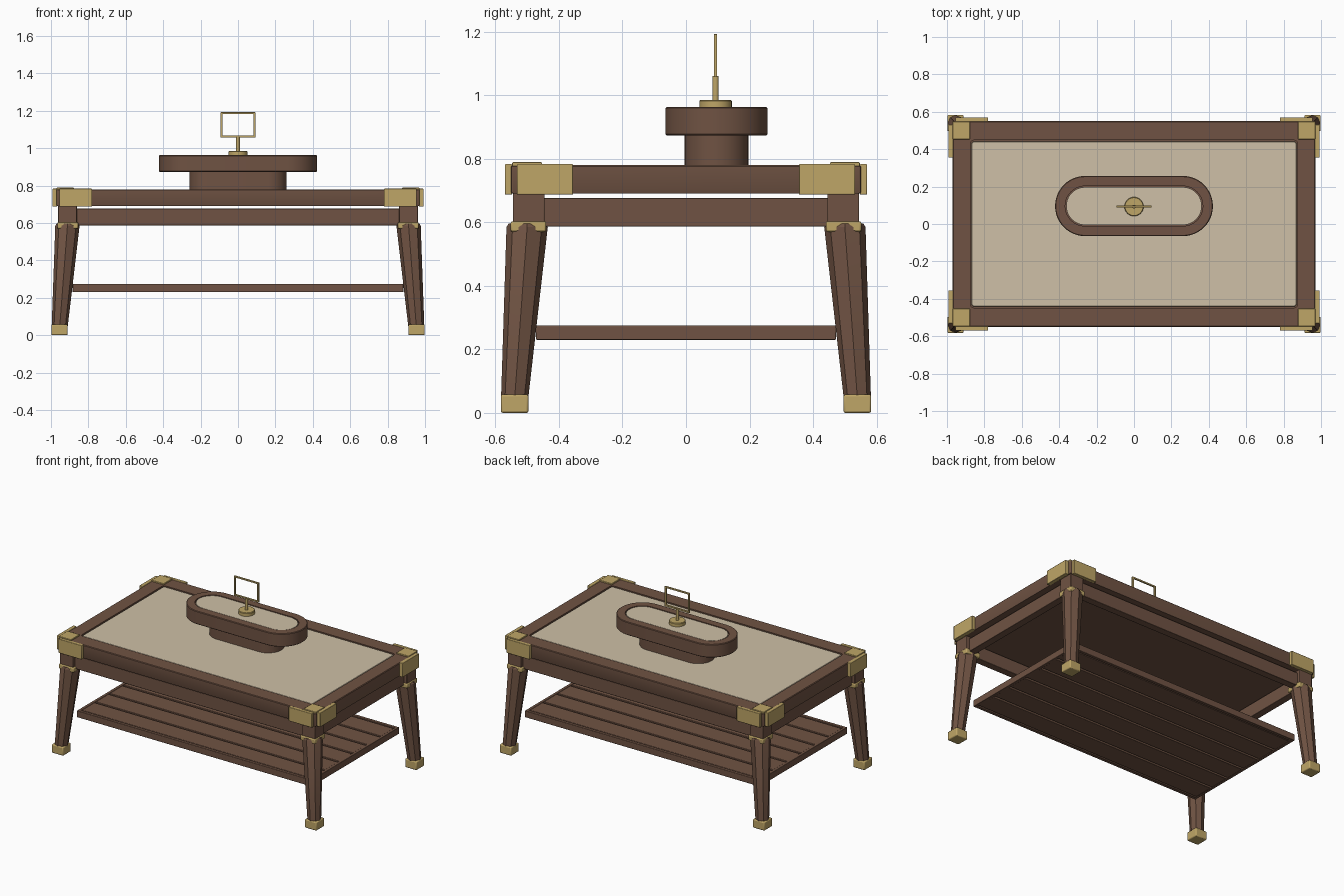
import bpy, bmesh, math

if "Cube" in bpy.data.objects:
    bpy.data.objects.remove(bpy.data.objects["Cube"])


def material(name, rgb):
    m = bpy.data.materials.new(name)
    m.diffuse_color = (*rgb, 1)
    m.use_nodes = True
    m.node_tree.nodes["Principled BSDF"].inputs["Base Color"].default_value = m.diffuse_color
    return m


WOOD = material("brown_wood", (0.160, 0.086, 0.056))
LEATHER = material("beige_leather", (0.62, 0.53, 0.385))
BRASS = material("brass", (0.52, 0.38, 0.135))


def finish(bm, name, mat, bevel=0.0):
    bmesh.ops.recalc_face_normals(bm, faces=bm.faces)
    me = bpy.data.meshes.new(name)
    bm.to_mesh(me)
    bm.free()
    ob = bpy.data.objects.new(name, me)
    me.materials.append(mat)
    bpy.context.collection.objects.link(ob)
    if bevel:
        mod = ob.modifiers.new("soft_edges", 'BEVEL')
        mod.width = bevel
        mod.segments = 2
        mod.limit_method = 'ANGLE'
    bpy.ops.object.select_all(action='DESELECT')
    bpy.context.view_layer.objects.active = ob
    ob.select_set(True)
    bpy.ops.object.shade_smooth_by_angle(angle=math.radians(30))
    return ob


def box(name, x, y, z, mat, bevel=0.003):
    """Box from (min, max) pairs; pairs may come in either order."""
    bm = bmesh.new()
    bmesh.ops.create_cube(bm, size=1)
    for v in bm.verts:
        v.co = [p[0] if c < 0 else p[1] for c, p in zip(v.co, (x, y, z))]
    return finish(bm, name, mat, bevel)


def loft(name, loops, mat, bevel=0.0):
    """Skin a stack of equal-length loops and cap both ends."""
    bm = bmesh.new()
    rows = [[bm.verts.new(p) for p in lp] for lp in loops]
    n = len(rows[0])
    for a, b in zip(rows, rows[1:]):
        for i in range(n):
            j = (i + 1) % n
            bm.faces.new((a[i], a[j], b[j], b[i]))
    bm.faces.new(rows[0])
    bm.faces.new(rows[-1])
    return finish(bm, name, mat, bevel)


def rounded(hx, hy, r, z, cy=0.0, seg=12):
    """Rounded rectangle outline at height z."""
    pts = []
    for k, (sx, sy) in enumerate(((1, 1), (-1, 1), (-1, -1), (1, -1))):
        for i in range(seg + 1):
            a = math.pi / 2 * (k + i / seg)
            pts.append((sx * (hx - r) + r * math.cos(a),
                        cy + sy * (hy - r) + r * math.sin(a), z))
    return pts


def circle(cx, cy, r, z, n):
    return [(cx + r * math.cos(2 * math.pi * i / n),
             cy + r * math.sin(2 * math.pi * i / n), z) for i in range(n)]


# Table top: wooden frame with a recess holding the leather panel
loft("table_top", [rounded(0.968, 0.548, 0.006, 0.69),
                   rounded(0.97, 0.55, 0.006, 0.694),
                   rounded(0.97, 0.55, 0.006, 0.776),
                   rounded(0.966, 0.546, 0.006, 0.78),
                   rounded(0.875, 0.448, 0.02, 0.78),
                   rounded(0.875, 0.448, 0.02, 0.765)], WOOD)
loft("leather_panel", [rounded(0.869, 0.442, 0.016, 0.764),
                       rounded(0.869, 0.442, 0.016, 0.774),
                       rounded(0.866, 0.439, 0.014, 0.777)], LEATHER)

# Oval riser standing on the table top
CY = 0.096
loft("riser_pedestal", [rounded(0.26, 0.10, 0.0999, z, CY) for z in (0.772, 0.88)], WOOD)
loft("riser_tray", [rounded(0.418, 0.157, 0.1569, 0.873, CY),
                    rounded(0.422, 0.161, 0.1609, 0.877, CY),
                    rounded(0.422, 0.161, 0.1609, 0.959, CY),
                    rounded(0.418, 0.157, 0.1569, 0.963, CY),
                    rounded(0.368, 0.107, 0.1069, 0.963, CY),
                    rounded(0.368, 0.107, 0.1069, 0.950, CY)], WOOD)
loft("riser_leather", [rounded(0.362, 0.101, 0.1009, 0.949, CY),
                       rounded(0.362, 0.101, 0.1009, 0.961, CY)], LEATHER)

# Brass card holder: disc, stem and open frame
loft("holder_base", [circle(0, CY - 0.003, r, z, 32) for r, z in
                     ((0.051, 0.958), (0.051, 0.981), (0.048, 0.985))], BRASS)
loft("holder_stem", [circle(0, CY - 0.003, 0.010, z, 16) for z in (0.98, 1.06)], BRASS)
HY = (CY - 0.008, CY + 0.002)
for z in (1.062, 1.187):
    box("holder_rail", (-0.093, 0.093), HY, (z - 0.005, z + 0.005), BRASS, 0.001)
for x in (-0.088, 0.088):
    box("holder_side", (x - 0.005, x + 0.005), HY, (1.06, 1.19), BRASS, 0.001)

# Four corners: brass plates, post, collar, splayed leg and foot
for sx in (-1, 1):
    for sy in (-1, 1):
        def px(*v):
            return [sx * a for a in v]

        def py(*v):
            return [sy * a for a in v]

        box("corner_plate_long", px(0.78, 0.955), py(0.547, 0.57), (0.687, 0.783), BRASS)
        box("corner_plate_short", px(0.967, 0.993), py(0.355, 0.532), (0.687, 0.783), BRASS)
        box("corner_plate_top", px(0.877, 0.97), py(0.453, 0.547), (0.775, 0.789), BRASS)
        box("corner_post", px(0.862, 0.962), py(0.445, 0.545), (0.585, 0.695), WOOD)
        box("leg_collar", px(0.854, 0.966), py(0.44, 0.552), (0.57, 0.603), BRASS, 0.006)
        loft("leg", [circle(sx * 0.953, sy * 0.539, 0.043, 0.05, 8),
                     circle(sx * 0.912, sy * 0.50, 0.065, 0.585, 8),
                     circle(sx * 0.912, sy * 0.50, 0.058, 0.596, 8)], WOOD)
        box("foot", px(0.911, 0.998), py(0.496, 0.583), (0, 0.058), BRASS, 0.006)

# Aprons between the posts
for s in (-1, 1):
    box("long_apron", (-0.87, 0.87), (s * 0.475, s * 0.525), (0.587, 0.677), WOOD)
    box("short_apron", (s * 0.89, s * 0.94), (-0.45, 0.45), (0.587, 0.677), WOOD)

# Lower shelf: thin border, backing and planks showing on both faces
for s in (-1, 1):
    box("shelf_long_border", (-0.885, 0.885), (s * 0.45, s * 0.472), (0.23, 0.275), WOOD)
    box("shelf_short_border", (s * 0.865, s * 0.885), (-0.46, 0.46), (0.23, 0.275), WOOD)
box("shelf_backing", (-0.87, 0.87), (-0.455, 0.455), (0.245, 0.258), WOOD, 0)
COUNT, GAP = 6, 0.014
pitch = 0.90 / COUNT
for i in range(COUNT):
    y = -0.45 + pitch * i
    box("shelf_plank", (-0.868, 0.868), (y + GAP / 2, y + pitch - GAP / 2),
        (0.232, 0.272), WOOD)
